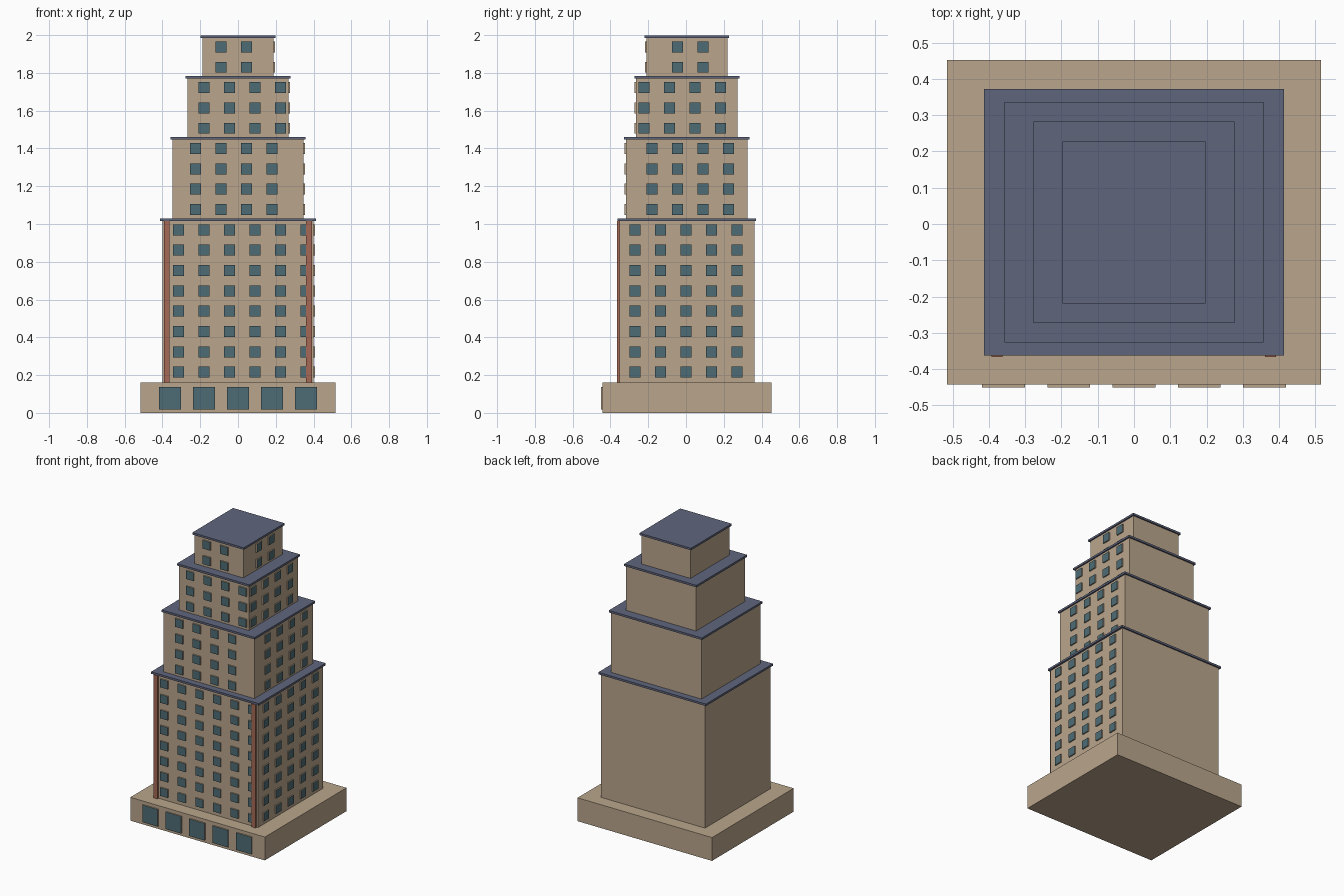
import bpy, bmesh
from mathutils import Vector

if "Cube" in bpy.data.objects:
    bpy.data.objects.remove(bpy.data.objects["Cube"])

Y0 = 0.0045         # building centre in depth
FLOOR = 0.1076      # storey height
BASE_H = 0.162
STEP = 0.135        # window spacing
WIN = 0.058
PROUD = 0.008       # how far windows stand out


def material(name, rgb):
    m = bpy.data.materials.new(name)
    m.diffuse_color = (*rgb, 1)
    m.use_nodes = True
    m.node_tree.nodes["Principled BSDF"].inputs["Base Color"].default_value = m.diffuse_color
    return m


stone = material("tan_stone", (0.491, 0.381, 0.265))
slate = material("slate_roof", (0.115, 0.130, 0.202))
glass = material("teal_glass", (0.076, 0.150, 0.176))
brick = material("red_brick", (0.376, 0.141, 0.091))


def add_box(bm, lo, hi):
    lo, hi = Vector(lo), Vector(hi)
    verts = bmesh.ops.create_cube(bm, size=1)["verts"]
    for v in verts:
        v.co = (lo + hi) / 2 + v.co * (hi - lo)


def make_object(name, boxes, mats, glass_dir=None):
    """Join boxes in one object; faces along glass_dir get the second material."""
    bm = bmesh.new()
    for lo, hi in boxes:
        add_box(bm, lo, hi)
    bm.normal_update()
    if glass_dir:
        for f in bm.faces:
            if f.normal.dot(Vector(glass_dir)) > 0.9:
                f.material_index = 1
    me = bpy.data.meshes.new(name)
    bm.to_mesh(me)
    bm.free()
    for m in mats:
        me.materials.append(m)
    ob = bpy.data.objects.new(name, me)
    bpy.context.collection.objects.link(ob)
    return ob


def block(name, hx, hy, z0, z1, mat):
    make_object(name, [((-hx, Y0 - hy, z0), (hx, Y0 + hy, z1))], [mat])


# Wide base with shop windows
block("base", 0.516, 0.4475, 0, BASE_H, stone)
front = Y0 - 0.4475
make_object("shop_windows",
            [((0.18 * i - 0.059, front - PROUD, 0.019), (0.18 * i + 0.059, front + 0.005, 0.138))
             for i in range(-2, 3)],
            [stone, glass], (0, -1, 0))

# Tiers: half width, half depth, storeys,
# first window and count on the front, then on the right side
tiers = [
    (0.400, 0.3575, 8, -0.316, 6, -0.270, 5),
    (0.348, 0.322, 4, -0.226, 4, -0.180, 4),
    (0.268, 0.268, 3, -0.181, 4, -0.223, 4),
    (0.188, 0.214, 2, -0.091, 2, -0.045, 2),
]
z = BASE_H
h = WIN / 2
for n, (hx, hy, storeys, fx, fn, sy, sn) in enumerate(tiers, 1):
    top = z + storeys * FLOOR
    block(f"tier_{n}", hx, hy, z, top, stone)
    over = 0.013 if n == 1 else 0.0095
    block(f"roof_slab_{n}", hx + over, hy + 0.0095, top - 0.007, top + 0.007, slate)

    rows = [z + (i + 0.5) * FLOOR for i in range(storeys)]
    front = Y0 - hy
    make_object(f"front_windows_{n}",
                [((fx + i * STEP - h, front - PROUD, r - h), (fx + i * STEP + h, front + 0.005, r + h))
                 for i in range(fn) for r in rows],
                [stone, glass], (0, -1, 0))
    make_object(f"side_windows_{n}",
                [((hx - 0.005, sy + i * STEP - h, r - h), (hx + PROUD, sy + i * STEP + h, r + h))
                 for i in range(sn) for r in rows],
                [stone, glass], (1, 0, 0))

    # Brick corner pilasters on the lowest tier
    if n == 1:
        for side, cx in (("left", -0.378), ("right", 0.376)):
            make_object(f"{side}_pilaster",
                        [((cx - 0.015, front - 0.013, z), (cx + 0.015, front + 0.005, top - 0.007))],
                        [brick])
    z = top
